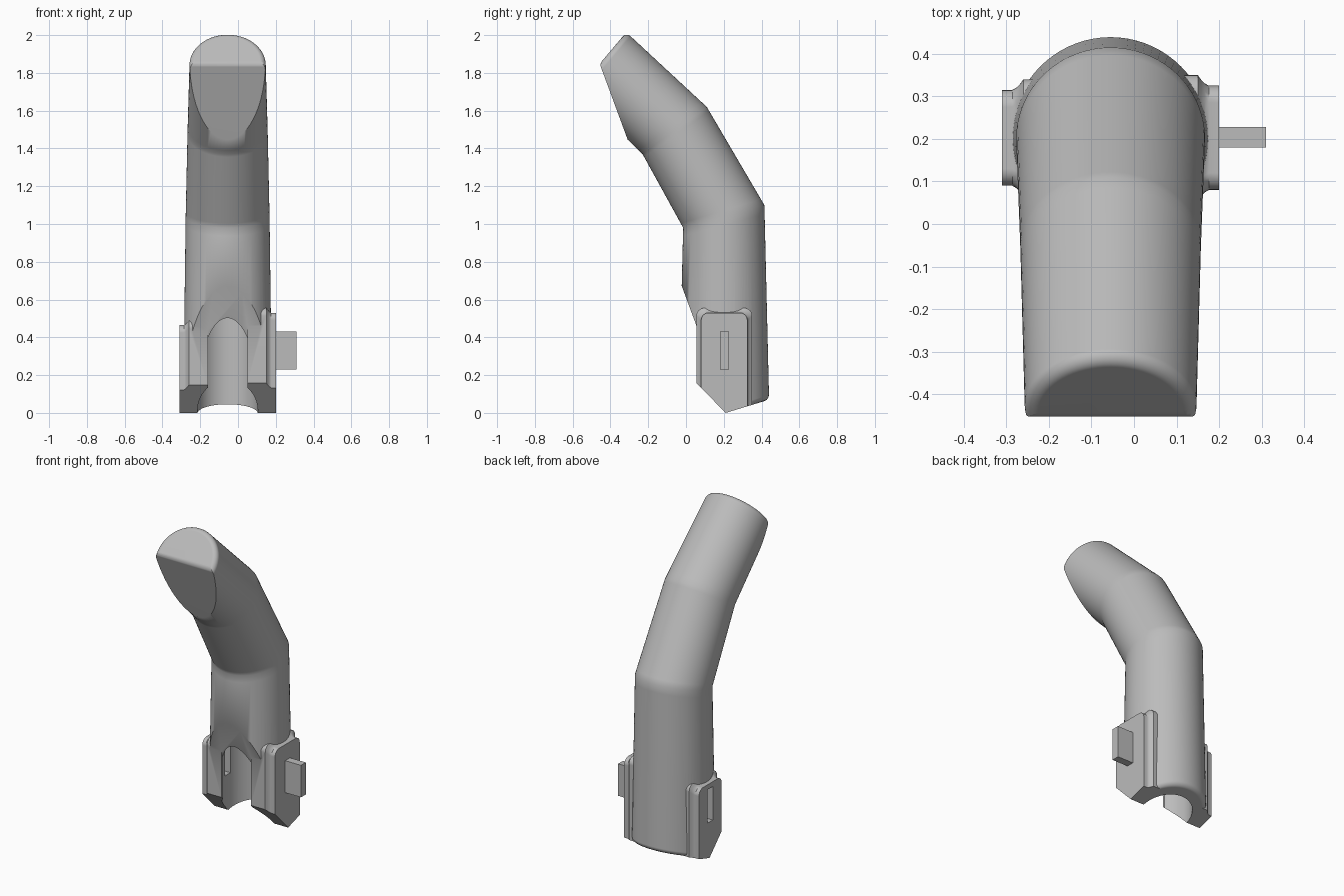
import bpy, bmesh
from math import cos, sin, pi, radians
from mathutils import Vector

cube = bpy.data.objects.get("Cube")
if cube:
    bpy.data.objects.remove(cube, do_unlink=True)

grey = bpy.data.materials.new("plain_grey")
grey.use_nodes = True
grey.diffuse_color = (0.5, 0.5, 0.5, 1)
grey.node_tree.nodes["Principled BSDF"].inputs["Base Color"].default_value = (0.5, 0.5, 0.5, 1)

AXIS_X = -0.055
SIDES = 72


def loft(bm, rings):
    """Skin closed rings of points and cap both ends."""
    loops = [[bm.verts.new(p) for p in ring] for ring in rings]
    for a, b in zip(loops, loops[1:]):
        n = len(a)
        for i in range(n):
            bm.faces.new((a[i], a[(i + 1) % n], b[(i + 1) % n], b[i]))
    bm.faces.new(loops[0][::-1])
    bm.faces.new(loops[-1])
    bmesh.ops.recalc_face_normals(bm, faces=bm.faces[:])


def slice_off(bm, point, normal):
    """Cut away everything on the normal side and close the cut."""
    bmesh.ops.bisect_plane(bm, geom=bm.verts[:] + bm.edges[:] + bm.faces[:], dist=1e-5,
                           plane_co=point, plane_no=normal, clear_outer=True)
    bmesh.ops.holes_fill(bm, edges=[e for e in bm.edges if e.is_boundary], sides=0)
    bmesh.ops.recalc_face_normals(bm, faces=bm.faces[:])


def make_object(name, bm):
    mesh = bpy.data.meshes.new(name)
    bm.to_mesh(mesh)
    bm.free()
    obj = bpy.data.objects.new(name, mesh)
    bpy.context.collection.objects.link(obj)
    mesh.materials.append(grey)
    return obj


def box(name, lo, hi):
    bm = bmesh.new()
    bmesh.ops.create_cube(bm, size=1)
    lo, hi = Vector(lo), Vector(hi)
    for v in bm.verts:
        v.co = (lo + hi) / 2 + Vector(a * b for a, b in zip(v.co, hi - lo))
    return make_object(name, bm)


def combine(obj, other, operation):
    mod = obj.modifiers.new("combine", 'BOOLEAN')
    mod.operation, mod.object, mod.solver = operation, other, 'EXACT'
    bpy.context.view_layer.objects.active = obj
    bpy.ops.object.modifier_apply(modifier=mod.name)
    bpy.data.objects.remove(other, do_unlink=True)


# V-shaped foot planes shared by the tube and the side plates
FOOT = Vector((0, 0.21, 0))
FOOT_NORMALS = [Vector((0, -0.255, -0.25)).normalized(), Vector((0, 0.07, -0.23)).normalized()]


def cut_foot(bm):
    for n in FOOT_NORMALS:
        slice_off(bm, FOOT, n)


# Bent, tapering tube: stations are back point, front point, half width
def point(y, z):
    return Vector((AXIS_X, y, z))


stations = [(point(0.444, -0.1), point(-0.042, -0.1), 0.237),
            (point(0.415, 1.10), point(-0.015, 0.98), 0.222),
            (point(0.11, 1.62), point(-0.23, 1.37), 0.212),
            (point(-0.317, 2.014), point(-0.578, 1.705), 0.202)]


def mix(a, b, t):
    return tuple(p + (q - p) * t for p, q in zip(a, b))


def ring(back, front, half_width, inset=0, shift=Vector()):
    mid, half = (back + front) / 2, (back - front) / 2
    half = half * (1 - inset / half.length)
    return [mid + shift + half * sin(a) + Vector(((half_width - inset) * cos(a), 0, 0))
            for a in (2 * pi * i / SIDES for i in range(SIDES))]


rings = [ring(*stations[0])]
for i in (1, 2):
    before, here, after = stations[i - 1:i + 2]
    rings += [ring(*mix(before, here, 0.96)), ring(*here), ring(*mix(here, after, 0.06))]
end = stations[-1]
across = (end[0] - end[1]).normalized()
along = Vector((0, -across.z, across.y))
ROUND = 0.03
for k in range(6):
    a = k * pi / 10
    rings.append(ring(*end, ROUND * (1 - cos(a)), along * ROUND * (sin(a) - 1)))

bm = bmesh.new()
loft(bm, rings)

# Slanted tip face with a rounded ridge
corner, low = point(-0.457, 1.848), point(-0.31, 1.45)
slope = corner - low
face_n = Vector((0, -slope.z, slope.y)).normalized()
RIDGE = 0.035
centre = corner - RIDGE * (face_n + along) / (1 + face_n.dot(along))
for k in range(5):
    n = face_n.lerp(along, k / 5).normalized()
    slice_off(bm, centre + n * RIDGE, n)

# Foot cut with a softened outer rim
cut_foot(bm)
rim = []
for e in bm.edges:
    on_cut = [any(abs(f.normal.dot(n)) > 0.999 for n in FOOT_NORMALS) for f in e.link_faces]
    if e.calc_length() < 0.1 and sum(on_cut) == 1 and e.verts[0].co.z < 0.5:
        rim.append(e)
bmesh.ops.bevel(bm, geom=rim, offset=0.025, segments=3, profile=0.5,
                affect='EDGES', clamp_overlap=False)
body = make_object("bent_tube", bm)


# Side plates, flaring slightly where they meet the tube
def plate_outline(x, y0, y1, top, e, r=0.04):
    y0, y1, top = y0 - e, y1 + e, top + e
    arc = [i * pi / 12 for i in range(7)]
    pts = [(y1 - r + r * cos(a), top - r + r * sin(a)) for a in arc]
    pts += [(y0 + r - r * sin(a), top - r + r * cos(a)) for a in arc]
    pts += [(y0, -0.1), (y1, -0.1)]
    return [Vector((x, y, z)) for y, z in pts]


def side_plate(name, outer, side, y0, y1, top):
    bm = bmesh.new()
    flare = [(0.15, 0.025), (0.05, 0.025), (0.042, 0.014), (0.034, 0.006), (0.024, 0), (0, 0)]
    loft(bm, [plate_outline(outer - side * d, y0, y1, top, e) for d, e in flare])
    cut_foot(bm)
    return make_object(name, bm)


combine(body, side_plate("left_plate", 0.2, 1, 0.08, 0.325, 0.53), 'UNION')
combine(body, side_plate("right_plate", -0.31, -1, 0.09, 0.315, 0.465), 'UNION')

# Round socket in the foot
bm = bmesh.new()
loft(bm, [[Vector((AXIS_X + 0.16 * cos(a), 0.2 + 0.16 * sin(a), z))
           for a in (2 * pi * i / 64 for i in range(64))] for z in (-0.2, 0.9)])
combine(body, make_object("socket_cutter", bm), 'DIFFERENCE')

# Slot in one plate, matching tab on the other
combine(body, box("slot_cutter", (-0.4, 0.178, 0.225), (-0.2, 0.23, 0.435)), 'DIFFERENCE')
tab = box("locking_tab", (0.16, 0.18, 0.23), (0.31, 0.228, 0.43))

# Smooth shading with crisp edges
bpy.ops.object.select_all(action='DESELECT')
body.select_set(True)
bpy.context.view_layer.objects.active = body
bpy.ops.object.shade_smooth_by_angle(angle=radians(35))
body.modifiers.new("even_normals", 'WEIGHTED_NORMAL').keep_sharp = True
